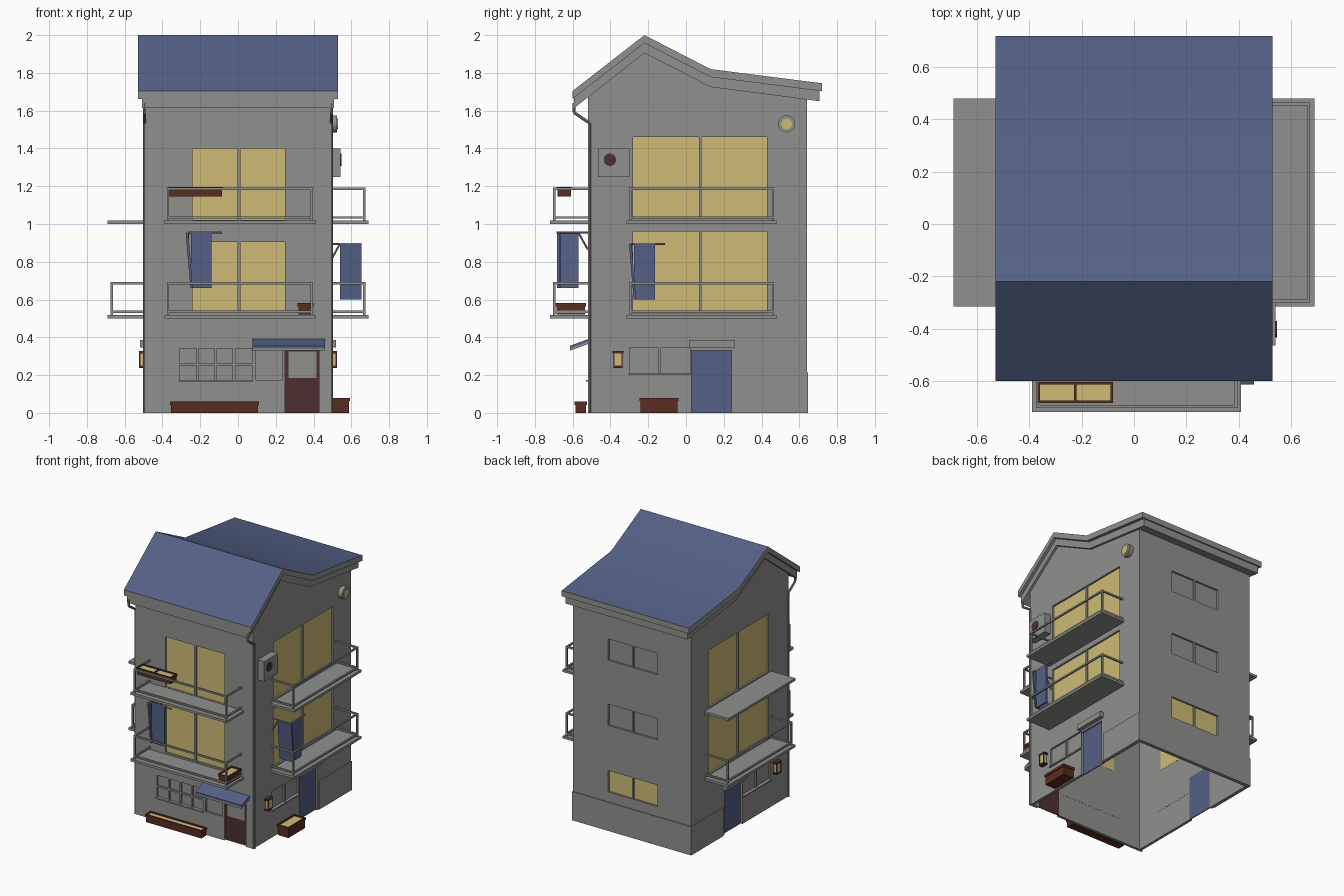
import bpy, bmesh, math
from mathutils import Vector, Matrix

if "Cube" in bpy.data.objects:
    bpy.data.objects.remove(bpy.data.objects["Cube"])


def material(name, rgb):
    m = bpy.data.materials.new(name)
    m.diffuse_color = (*rgb, 1)
    m.use_nodes = True
    m.node_tree.nodes["Principled BSDF"].inputs["Base Color"].default_value = m.diffuse_color
    return m


GREY = material("plaster grey", (0.28, 0.28, 0.27))
BLUE = material("slate blue", (0.09, 0.12, 0.24))
YELLOW = material("warm yellow", (0.62, 0.50, 0.18))
BROWN = material("planter brown", (0.10, 0.025, 0.015))
DARK = material("dark red", (0.075, 0.03, 0.03))
W, YF, YB = 0.49, -0.52, 0.64   # wall half width, front and back


def finish(name, bm, *mats):
    bmesh.ops.recalc_face_normals(bm, faces=bm.faces)
    me = bpy.data.meshes.new(name)
    bm.to_mesh(me)
    bm.free()
    for m in mats:
        me.materials.append(m)
    o = bpy.data.objects.new(name, me)
    bpy.context.collection.objects.link(o)
    return o


def boxes(name, mat, items):
    bm = bmesh.new()
    for x0, x1, y0, y1, z0, z1 in items:
        c = Vector((x0 + x1, y0 + y1, z0 + z1)) / 2
        s = (abs(x1 - x0), abs(y1 - y0), abs(z1 - z0))
        bmesh.ops.create_cube(bm, size=1, matrix=Matrix.Translation(c) @ Matrix.Diagonal((*s, 1)))
    return finish(name, bm, mat)


def tubes(name, mat, segs, r=0.006, sides=8):
    bm = bmesh.new()
    for a, b in segs:
        a, b = Vector(a), Vector(b)
        rot = (b - a).to_track_quat('Z', 'Y').to_matrix().to_4x4()
        bmesh.ops.create_cone(bm, cap_ends=True, segments=sides, radius1=r, radius2=r,
                              depth=(b - a).length, matrix=Matrix.Translation((a + b) / 2) @ rot)
    return finish(name, bm, mat)


def prism(name, mats, pts, hw):
    bm = bmesh.new()
    f = bm.faces.new([bm.verts.new((-hw, y, z)) for y, z in pts])
    new = bmesh.ops.extrude_face_region(bm, geom=[f])['geom']
    bmesh.ops.translate(bm, vec=(2 * hw, 0, 0), verts=[v for v in new if isinstance(v, bmesh.types.BMVert)])
    return finish(name, bm, *mats)


def at(side, a, o, z):
    """Point on a wall: a = along, o = outward from the wall."""
    return {'F': (a, YF - o, z), 'B': (a, YB + o, z), 'R': (W + o, a, z), 'L': (-W - o, a, z)}[side]


def wb(side, a0, a1, o0, o1, z0, z1):
    p, q = at(side, a0, o0, z0), at(side, a1, o1, z1)
    return (p[0], q[0], p[1], q[1], z0, z1)


# Roof: blue top slab with a grey edge, and a moulding beneath
top = [(-0.60, 1.705), (-0.22, 2.0), (0.13, 1.82), (0.72, 1.745)]
low = [(y, z - 0.042) for y, z in top]
roof = prism("roof", (GREY, BLUE), top + low[::-1], 0.53)
for p in roof.data.polygons:
    p.material_index = 1 if p.normal.z > 0.1 else 0
bpy.context.view_layer.objects.active = roof
roof.select_set(True)
bpy.ops.object.shade_smooth_by_angle(angle=math.radians(30))
m0 = [(-0.593, 1.668), (-0.22, 1.96), (0.13, 1.78), (0.708, 1.705)]
prism("roof_moulding", (GREY,), m0 + [(y, z - 0.055) for y, z in m0][::-1], 0.507)

# Openings: side, a0, a1, z0, z1, pane colour, mullion count
openings = [('F', -0.24, 0.25, 1.02, 1.40, YELLOW, 1), ('F', -0.24, 0.25, 0.53, 0.905, YELLOW, 1),
            ('F', -0.31, 0.075, 0.175, 0.34, GREY, 3), ('F', 0.095, 0.235, 0.175, 0.33, GREY, 0),
            ('F', 0.25, 0.43, 0, 0.335, DARK, 0),
            ('B', -0.21, 0.20, 1.28, 1.44, GREY, 1), ('B', -0.21, 0.20, 0.79, 0.95, GREY, 1),
            ('B', -0.21, 0.20, 0.29, 0.45, YELLOW, 1)]
for s in 'RL':
    openings += [(s, -0.28, 0.43, 1.03, 1.46, YELLOW, 1), (s, -0.28, 0.43, 0.525, 0.96, YELLOW, 1),
                 (s, -0.30, 0.02, 0.21, 0.345, GREY, 1), (s, 0.03, 0.24, 0, 0.33, BLUE, 0)]

# Hollow walls, open underneath, with the openings cut through
walls = prism("walls", (GREY,), [(YF, 0), (YB, 0), (YB, 1.68), (0.13, 1.75), (-0.22, 1.93), (YF, 1.69)], W)
t = 0.02
inner = prism("inner_cutter", (GREY,), [(YF + t, -0.1), (YB - t, -0.1), (YB - t, 1.66), (0.13, 1.72),
                                        (-0.22, 1.89), (YF + t, 1.66)], W - t)
holes = boxes("opening_cutter", GREY, [wb(s, a0, a1, -0.05, 0.05, z0 if z0 else -0.05, z1)
                                       for s, a0, a1, z0, z1, m, n in openings])
for cutter in (inner, holes):
    mod = walls.modifiers.new("cut", 'BOOLEAN')
    mod.operation, mod.solver, mod.object = 'DIFFERENCE', 'EXACT', cutter
bpy.context.view_layer.update()
me = bpy.data.meshes.new_from_object(walls.evaluated_get(bpy.context.evaluated_depsgraph_get()))
walls.modifiers.clear()
walls.data = me
for cutter in (inner, holes):
    bpy.data.objects.remove(cutter)

# Panes, doors and window bars
bars = []
for i, (s, a0, a1, z0, z1, m, n) in enumerate(openings):
    kind = "door" if z0 == 0 else "window_pane"
    boxes(f"{kind}_{i}", m, [wb(s, a0, a1, -0.021, -0.014, z0, z1)])
    for k in range(n):
        a = a0 + (a1 - a0) * (k + 1) / (n + 1)
        bars.append(wb(s, a - 0.007, a + 0.007, -0.016, -0.002, z0, z1))
bars.append(wb('F', -0.31, 0.075, -0.016, -0.002, 0.25, 0.262))
boxes("window_bars", GREY, bars)
boxes("front_door_glass", GREY, [wb('F', 0.268, 0.415, -0.014, -0.010, 0.185, 0.325)])
boxes("window_sills", GREY, [wb('F', -0.315, 0.08, 0, 0.01, 0.165, 0.175)]
      + [wb(s, -0.305, 0.025, 0, 0.01, 0.20, 0.21) for s in 'RL'])

# Plinth around the back
boxes("plinth", GREY, [(-W - 0.006, W + 0.006, YB - 0.005, YB + 0.006, 0, 0.215)]
      + [wb(s, 0.26, YB + 0.006, -0.005, 0.006, 0, 0.215) for s in 'RL'])

# Door canopies and the front awning
boxes("side_door_canopies", GREY, [wb(s, 0.015, 0.26, 0, 0.03, 0.345, 0.385) for s in 'RL'])
for name, mat, dz in (("awning_cover", BLUE, 0), ("awning_underside", GREY, -0.013)):
    prof = [(YF, 0.390 + dz), (-0.615, 0.355 + dz), (-0.615, 0.342 + dz), (YF, 0.377 + dz)]
    prism(name, (mat,), prof, 0.192).location.x = 0.268


# Balconies with railings
def balcony(name, s, a0, a1, z, rail=True):
    boxes(name + "_slab", GREY, [wb(s, a0, a1, 0, 0.2, z - 0.005, z + 0.013)])
    if not rail:
        return
    b0, b1, o, r, zt = a0 + 0.02, a1 - 0.02, 0.178, 0.006, z + 0.182
    it = []
    for zz in (z + 0.03, zt):
        it.append(wb(s, b0 - r, b1 + r, o - r, o + r, zz - r, zz + r))
        it += [wb(s, b - r, b + r, 0, o, zz - r, zz + r) for b in (b0, b1)]
    it += [wb(s, b - r, b + r, o - r, o + r, z, zt + r) for b in (b0, b1)]
    boxes(name + "_railing", GREY, it)


for lvl, z in (("lower", 0.505), ("upper", 1.005)):
    balcony(f"front_{lvl}_balcony", 'F', -0.39, 0.41, z)
    balcony(f"right_{lvl}_balcony", 'R', -0.315, 0.48, z)
    balcony(f"left_{lvl}_balcony", 'L', -0.315, 0.48, z, lvl == "lower")


# Planters: brown body with rim and yellow filling
def planter(name, x0, x1, y0, y1, z0, z1, n=1):
    r, e, h = 0.010, 0.005, z1 - 0.018
    it = [(x0 + e, x1 - e, y0 + e, y1 - e, z0, h),
          (x0, x1, y0, y0 + r, h, z1), (x0, x1, y1 - r, y1, h, z1)]
    for k in range(n + 1):
        xa = x0 + (x1 - x0 - r) * k / n
        it.append((xa, xa + r, y0 + r, y1 - r, h, z1))
    boxes(name, BROWN, it)
    boxes(name + "_filling", YELLOW, [(x0 + r, x1 - r, y0 + r, y1 - r, h, z1 - 0.008)])


planter("front_ground_planter", -0.36, 0.11, -0.59, -0.525, 0, 0.06)
planter("side_ground_planter", 0.495, 0.592, -0.245, -0.04, 0, 0.08)
planter("hanging_planter", -0.37, -0.08, -0.685, -0.605, 1.145, 1.197, 2)
planter("balcony_planter", 0.315, 0.40, -0.69, -0.53, 0.52, 0.582)

# Hanging cloths on brackets: one slanted sheet and one facing outward
for name, s, d, zt in (("front", 'F', 0.025, 0.955), ("right", 'R', 0, 0.895)):
    zb = zt - 0.295
    boxes(name + "_cloth", BLUE, [wb(s, -0.28 + d + 0.005, -0.165 + d, 0.143, 0.153, zb, zt)])
    bm = bmesh.new()
    vs = []
    for a, z in ((-0.302, zt), (-0.288, zt), (-0.265, zb), (-0.277, zb)):
        vs.append([bm.verts.new(at(s, a + d, o, z)) for o in (0.05, 0.163)])
    for i in range(4):
        j = (i + 1) % 4
        bm.faces.new((vs[i][0], vs[j][0], vs[j][1], vs[i][1]))
    bm.faces.new([v[0] for v in vs])
    bm.faces.new([v[1] for v in vs])
    finish(name + "_side_cloth", bm, BLUE)
    a = -0.29 + d
    tubes(name + "_cloth_rack", GREY, [(at(s, a, 0, zt), at(s, a, 0.165, zt)),
                                       (at(s, a, 0.148, zt), at(s, a + 0.18, 0.148, zt)),
                                       (at(s, a, 0, zt - 0.09), at(s, a, 0.05, zt))], 0.005)

# Wall lanterns
for s in 'RL':
    n = "right" if s == 'R' else "left"
    boxes(n + "_lantern_light", YELLOW, [wb(s, -0.38, -0.34, 0.005, 0.03, 0.25, 0.315)])
    boxes(n + "_lantern_frame", DARK, [wb(s, -0.39, -0.33, 0, 0.033, 0.315, 0.327),
                                       wb(s, -0.385, -0.335, 0, 0.033, 0.238, 0.25)]
          + [wb(s, a, a + 0.006, 0.026, 0.033, 0.25, 0.315) for a in (-0.385, -0.341)])

# Ventilation unit and round wall vent on the right
boxes("ventilation_unit", GREY, [wb('R', -0.465, -0.30, 0, 0.052, 1.25, 1.40)])
tubes("ventilation_fan", DARK, [((0.53, -0.403, 1.34), (0.547, -0.403, 1.34))], 0.034, 10)
tubes("round_vent", GREY, [((W, 0.533, 1.53), (0.525, 0.533, 1.53))], 0.045, 20)
tubes("round_vent_glass", YELLOW, [((0.515, 0.533, 1.53), (0.529, 0.533, 1.53))], 0.028, 20)

# Rain pipes at the front corners
for n, sx in (("right", 1), ("left", -1)):
    x = sx * 0.494
    path = [(x, -0.592, 1.64), (x, -0.592, 1.59), (x, -0.512, 1.535), (x, -0.512, 0.0)]
    tubes(n + "_rain_pipe", GREY, list(zip(path, path[1:])), 0.008)
